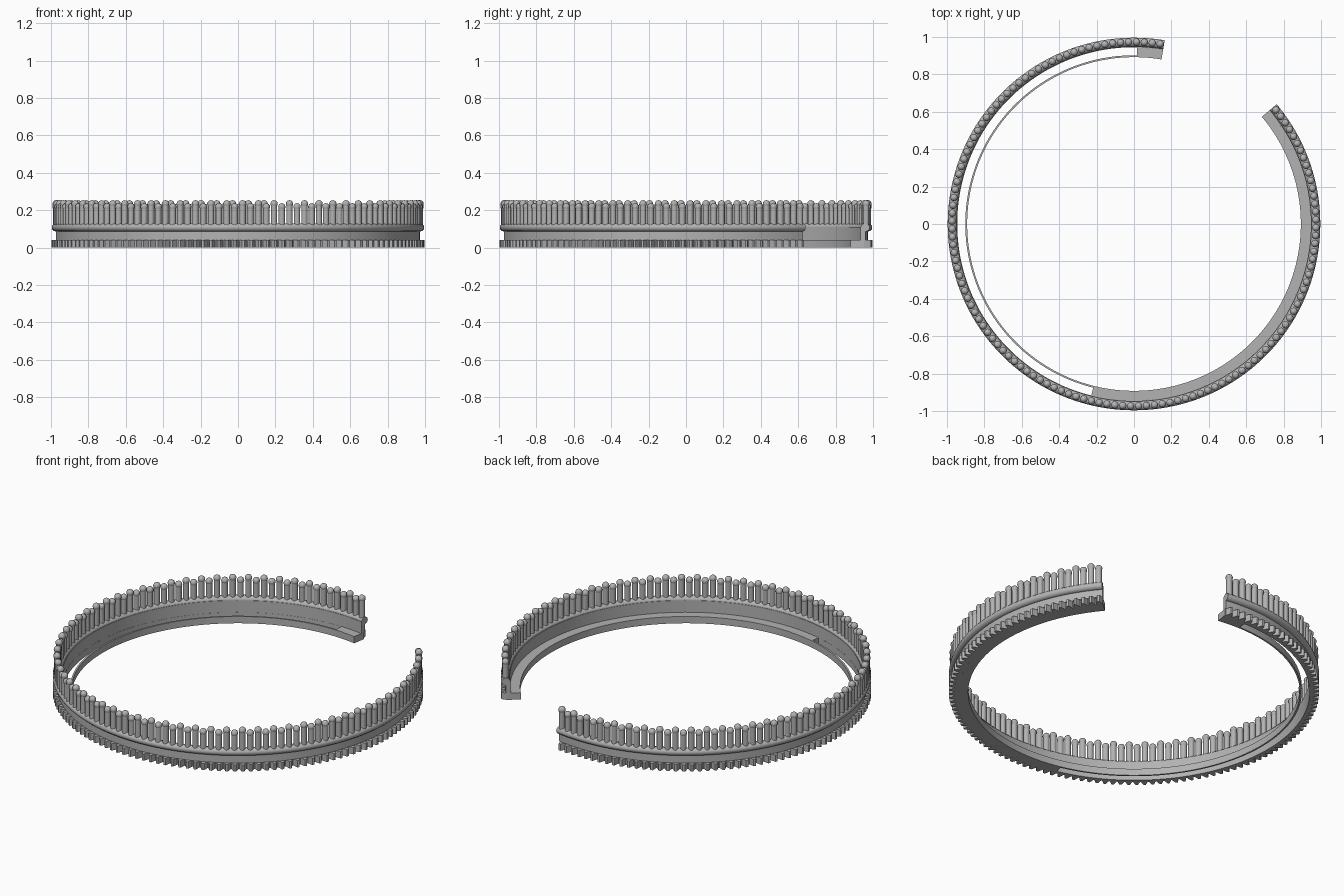
import bpy, bmesh
from math import radians, cos, sin
from mathutils import Matrix

cube = bpy.data.objects.get("Cube")
if cube:
    bpy.data.objects.remove(cube, do_unlink=True)

START, END = 80.5, 400.0          # the open ring, in degrees
SLOT_START, SLOT_END = 89.0, 256.0
PITCH = 2.5                       # spacing of pins and teeth

grey = bpy.data.materials.new("plain grey")
grey.use_nodes = True
colour = (0.45, 0.45, 0.45, 1)
grey.diffuse_color = colour
grey.node_tree.nodes["Principled BSDF"].inputs["Base Color"].default_value = colour


def finish(name, bm, angle=35):
    bmesh.ops.recalc_face_normals(bm, faces=bm.faces)
    mesh = bpy.data.meshes.new(name)
    bm.to_mesh(mesh)
    bm.free()
    mesh.materials.append(grey)
    mesh.shade_smooth()
    mesh.set_sharp_from_angle(angle=radians(angle))
    obj = bpy.data.objects.new(name, mesh)
    bpy.context.collection.objects.link(obj)
    return obj


def sweep(name, sections, angle=35):
    """Join (angle, [(radius, z), ...]) cross-sections into a capped arc."""
    bm = bmesh.new()
    loops = [[bm.verts.new((r * cos(radians(a)), r * sin(radians(a)), z))
              for r, z in profile] for a, profile in sections]
    n = len(loops[0])
    for one, two in zip(loops, loops[1:]):
        for i in range(n):
            j = (i + 1) % n
            bm.faces.new((one[i], one[j], two[j], two[i]))
    bm.faces.new(loops[0])
    bm.faces.new(loops[-1])
    return finish(name, bm, angle)


def arc(name, profile, a0=START, a1=END):
    steps = max(2, round((a1 - a0) / 1.5))
    return sweep(name, [(a0 + (a1 - a0) * i / steps, profile)
                        for i in range(steps + 1)])


def box(r0, r1, z0, z1):
    return [(r0, z0), (r1, z0), (r1, z1), (r0, z1)]


# Toothed outer rim of the base
teeth = round((END - START) / PITCH)
pitch = (END - START) / teeth
sections = []
for t in range(teeth):
    for part, radius in ((0, 0.965), (0.12, 0.965), (0.42, 0.996), (0.7, 0.996)):
        sections.append((START + (t + part) * pitch, box(0.945, radius, 0, 0.04)))
sections.append((END, box(0.945, 0.965, 0, 0.04)))
sweep("toothed_rim", sections, 20)

# Base ledge, with a long open slot along one side
ledge = box(0.892, 0.945, 0, 0.04)
arc("short_ledge", ledge, START, SLOT_START)
arc("long_ledge", ledge, SLOT_END, END)
arc("slot_inner_strip", box(0.892, 0.902, 0, 0.04), SLOT_START, SLOT_END)

# Upright wall and the round bead on top of it
arc("wall", box(0.946, 0.973, 0.04, 0.11))
arc("bead", [(0.972 + 0.024 * cos(radians(k * 30)),
              0.108 + 0.022 * sin(radians(k * 30))) for k in range(12)])

# Pins with domed heads, alternately tall and short
for name, first, top in (("tall_pins", 0, 0.254), ("short_pins", 1, 0.238)):
    bm = bmesh.new()
    head = 0.02
    for k in range(first, teeth, 2):
        a = radians(START + (k + 0.5) * pitch)
        place = Matrix.Rotation(a, 4, "Z") @ Matrix.Translation((0.973, 0, 0))
        low, high = 0.115, top - head
        bmesh.ops.create_cone(
            bm, cap_ends=True, segments=12, radius1=0.017, radius2=0.017,
            depth=high - low,
            matrix=place @ Matrix.Translation((0, 0, (low + high) / 2)))
        bmesh.ops.create_uvsphere(
            bm, u_segments=12, v_segments=8, radius=head,
            matrix=place @ Matrix.Translation((0, 0, high)))
    finish(name, bm, 50)
